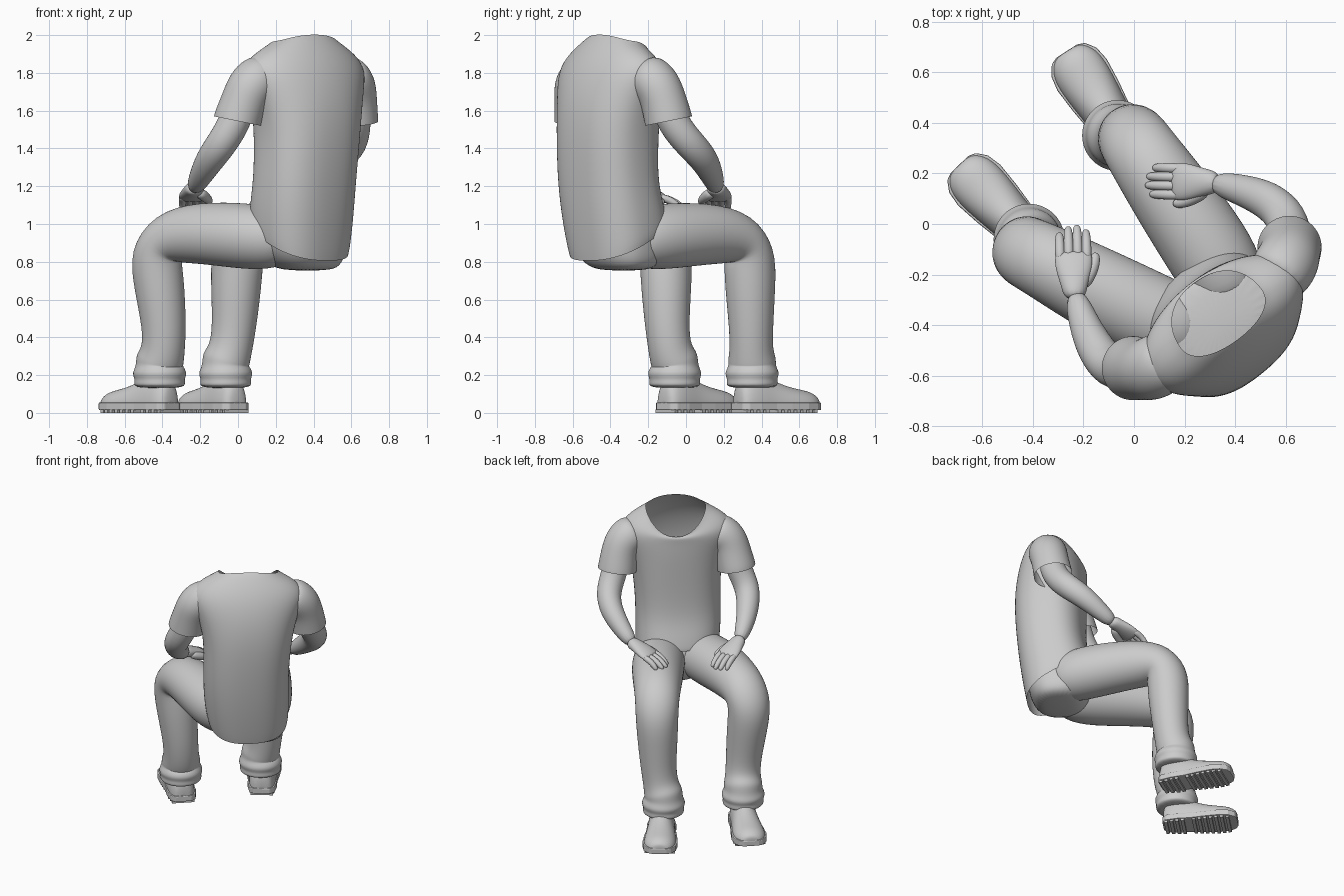
import bpy, bmesh, math
from mathutils import Vector as V

UP = V((0, 0, 1))


def finish(name, bm, levels=2):
    bmesh.ops.recalc_face_normals(bm, faces=bm.faces)
    me = bpy.data.meshes.new(name)
    bm.to_mesh(me)
    bm.free()
    ob = bpy.data.objects.new(name, me)
    bpy.context.collection.objects.link(ob)
    if levels:
        for p in me.polygons:
            p.use_smooth = True
        m = ob.modifiers.new("smooth", 'SUBSURF')
        m.levels = m.render_levels = levels
    return ob


def skin(name, rings, cap_start=True, cap_end=True, levels=2):
    """Bridge a list of closed rings of points."""
    bm = bmesh.new()
    vs = [[bm.verts.new(p) for p in r] for r in rings]
    n = len(vs[0])
    for a, b in zip(vs, vs[1:]):
        for i in range(n):
            j = (i + 1) % n
            bm.faces.new((a[i], a[j], b[j], b[i]))
    if cap_start:
        bm.faces.new(vs[0])
    if cap_end:
        bm.faces.new(vs[-1])
    return finish(name, bm, levels)


def tube(name, pts, radii, n=14, caps=(True, True), floor=None):
    """Round or oval tube along a path; radius may be (sideways, upward)."""
    pts = [V(p) for p in pts]
    rings, up, last = [], None, None
    for i, p in enumerate(pts):
        a, b = pts[max(i - 1, 0)], pts[min(i + 1, len(pts) - 1)]
        t = (b - a).normalized()
        if up is None:
            ref = UP if abs(t.z) < 0.9 else V((0, 1, 0))
            up = (ref - t * ref.dot(t)).normalized()
        else:
            up = last.rotation_difference(t) @ up
        last = t
        side = t.cross(up)
        r = radii[i]
        ru, rv = r if isinstance(r, tuple) else (r * 1.03, r * 1.03)
        ring = []
        for k in range(n):
            w = 2 * math.pi * k / n
            q = p + side * (ru * math.cos(w)) + up * (rv * math.sin(w))
            if floor is not None:
                q.z = max(q.z, floor)
            ring.append(q)
        rings.append(ring)
    return skin(name, rings, *caps)


def body_ring(cx, cy, z, a, b, deg, tilt=0, drop=0, front=1, e=2.5, n=28):
    """Horizontal rounded-box ring; tilt lifts the front, drop cuts a V there."""
    th = math.radians(deg)
    u, f = V((math.cos(th), math.sin(th), 0)), V((-math.sin(th), math.cos(th), 0))
    out = []
    for k in range(n):
        w = 2 * math.pi * k / n
        c, s = math.cos(w), math.sin(w)
        x = math.copysign(abs(c) ** (2 / e), c)
        y = math.copysign(abs(s) ** (2 / e), s)
        h = z + tilt * y - drop * (max(s, 0) ** 1.7 + 0.2 * c * c)
        out.append(V((cx, cy, h)) + u * (a * x) + f * (b * y * (front if y > 0 else 1)))
    return out


# shirt body with V neck, open at the neck and the hem
skin("shirt_body", [body_ring(*r) for r in (
    (0.325, -0.36, 0.915, 0.262, 0.22, 43, 0.11),
    (0.328, -0.365, 0.95, 0.272, 0.226, 43, 0.09),
    (0.338, -0.39, 1.08, 0.28, 0.23, 42, 0.04),
    (0.355, -0.417, 1.25, 0.28, 0.222, 41),
    (0.368, -0.415, 1.5, 0.288, 0.23, 39),
    (0.363, -0.407, 1.68, 0.33, 0.225, 38, 0, 0, 1, 2.2),
    (0.35, -0.395, 1.82, 0.385, 0.205, 37, 0, 0.04, 1.0, 2),
    (0.345, -0.387, 1.915, 0.325, 0.165, 36, 0, 0.10, 1.2, 2),
    (0.345, -0.38, 1.985, 0.22, 0.12, 36, 0, 0.165, 1.5, 2.2),
    (0.345, -0.375, 2.003, 0.198, 0.105, 36, 0, 0.18, 1.7, 2.2))], False, False)

# seat of the trousers
skin("trouser_seat", [body_ring(*r) for r in (
    (0.37, -0.33, 0.752, 0.13, 0.10, 43),
    (0.35, -0.34, 0.785, 0.21, 0.165, 43),
    (0.328, -0.36, 0.88, 0.25, 0.21, 43),
    (0.325, -0.365, 1.0, 0.255, 0.205, 43),
    (0.335, -0.385, 1.08, 0.25, 0.19, 43))])

# sleeves, arms
sleeves = {
    "left": [(0.155, -0.52, 1.79), (0.11, -0.55, 1.775), (0.065, -0.575, 1.73), (0.035, -0.575, 1.66), (-0.0, -0.57, 1.56), (-0.003, -0.57, 1.545)],
    "right": [(0.55, -0.23, 1.79), (0.58, -0.19, 1.775), (0.607, -0.15, 1.73), (0.615, -0.12, 1.66), (0.615, -0.095, 1.56), (0.615, -0.092, 1.545)]}
arms = {
    "left": [(0.03, -0.57, 1.68), (-0.02, -0.575, 1.53), (-0.09, -0.575, 1.42),
             (-0.15, -0.5, 1.34), (-0.2, -0.39, 1.25), (-0.235, -0.27, 1.18)],
    "right": [(0.62, -0.12, 1.68), (0.62, -0.07, 1.53), (0.61, 0.025, 1.42),
              (0.53, 0.1, 1.34), (0.41, 0.14, 1.25), (0.31, 0.165, 1.18)]}
hands = {"left": (V((-0.03, 1, 0)), V((1, 0.03, 0))),
         "right": (V((-1, 0.02, 0)), V((-0.02, -1, 0)))}

for side in ("left", "right"):
    tube(side + "_sleeve", sleeves[side], (0.105, 0.125, 0.125, 0.12, 0.126, 0.126), 16, (True, False))
    tube(side + "_arm", arms[side], (0.085, 0.085, 0.082, 0.077, 0.06, 0.042))
    # hand: palm, four fingers and a thumb pointing inward
    w = V(arms[side][-1])
    d, s = hands[side]

    def at(fwd, inward, dz):
        return w + d * fwd + s * inward + UP * dz

    tube(side + "_palm", [at(-0.03, 0, 0.015), at(0.03, 0, 0), at(0.09, 0, -0.02), at(0.135, 0, -0.037), at(0.16, 0, -0.05)],
         ((0.043, 0.042), (0.055, 0.038), (0.075, 0.034), (0.078, 0.028), (0.07, 0.02)), 12)
    for i, length in enumerate((0.095, 0.115, 0.11, 0.085)):
        o = 0.052 - 0.035 * i
        tube(f"{side}_finger_{i + 1}",
             [at(0.12, o, -0.035), at(0.15 + length * 0.35, o, -0.052),
              at(0.15 + length * 0.75, o, -0.08), at(0.15 + length, o, -0.105)],
             (0.022, 0.021, 0.019, 0.014), 8)
    tube(side + "_thumb", [at(0.02, 0.025, -0.01), at(0.07, 0.062, -0.035), at(0.12, 0.085, -0.055), at(0.155, 0.088, -0.07)],
         (0.032, 0.03, 0.024, 0.016), 8)

# trouser legs with crumpled cuffs
legs = {
    "left": [(0.27, -0.41, 0.92), (0.18, -0.405, 0.925), (0.05, -0.36, 0.935), (-0.2, -0.23, 0.955), (-0.375, -0.135, 0.93),
             (-0.44, -0.105, 0.84), (-0.415, -0.105, 0.66), (-0.39, -0.1, 0.45), (-0.395, -0.085, 0.33)],
    "right": [(0.39, -0.3, 0.92), (0.365, -0.23, 0.925), (0.3, -0.11, 0.935), (0.15, 0.11, 0.95), (0.03, 0.285, 0.93),
              (-0.005, 0.34, 0.84), (-0.01, 0.34, 0.66), (-0.02, 0.345, 0.45), (-0.04, 0.345, 0.33)]}
cuffs = {"left": (-0.415, -0.06), "right": (-0.065, 0.35)}
for side, path in legs.items():
    cx, cy = cuffs[side]
    folds = [(0.28, 0.128), (0.25, 0.122), (0.21, 0.146), (0.18, 0.13), (0.155, 0.136), (0.13, 0.126)]
    pts = path + [(cx, cy, z) for z, r in folds]
    tube(side + "_trouser_leg", pts,
         [0.13, 0.163, 0.175, 0.163, 0.145, 0.14, 0.132, 0.115, 0.113] + [r for z, r in folds], 16)

# shoes: stations are (distance from heel, half width, top height)
stations = ((0.0, 0.045, 0.12), (0.025, 0.075, 0.19), (0.10, 0.088, 0.22), (0.19, 0.088, 0.185), (0.28, 0.1, 0.145),
            (0.38, 0.108, 0.122), (0.44, 0.098, 0.112), (0.48, 0.07, 0.09), (0.492, 0.04, 0.07))
shoes = {"left": ((-0.35, -0.12), (-0.685, 0.23)), "right": ((0.0, 0.27), (-0.26, 0.675))}
for side, (heel, toe) in shoes.items():
    h = V((*heel, 0))
    d = (V((*toe, 0)) - h).normalized()
    s = V((-d.y, d.x, 0))
    tube(side + "_shoe_upper", [h + d * t + UP * 0.045 for t, w, z in stations],
         [(w * 1.03, z - 0.04) for t, w, z in stations], 14, floor=0.04)
    # welted sole plate
    edge = [h + d * t + s * (w + 0.008) for t, w, z in stations]
    edge += [h + d * t - s * (w + 0.008) for t, w, z in reversed(stations)]
    sole = skin(side + "_shoe_sole", [[p + UP * z for p in edge] for z in (0.014, 0.055)], levels=0)
    bev = sole.modifiers.new("edge", 'BEVEL')
    bev.width, bev.segments = 0.006, 2
    # tread bars below the sole
    bm = bmesh.new()
    for i in range(12):
        t = 0.025 + i * 0.037
        if 0.15 < t < 0.2:
            continue
        w = next(b[1] + (a[1] - b[1]) * (b[0] - t) / (b[0] - a[0])
                 for a, b in zip(stations, stations[1:]) if t <= b[0])
        for v in bmesh.ops.create_cube(bm, size=1)["verts"]:
            c = v.co.copy()
            v.co = h + d * (t + c.x * 0.022) + s * (c.y * 2 * w) + UP * (0.009 + c.z * 0.018)
    finish(side + "_shoe_tread", bm, 0)
